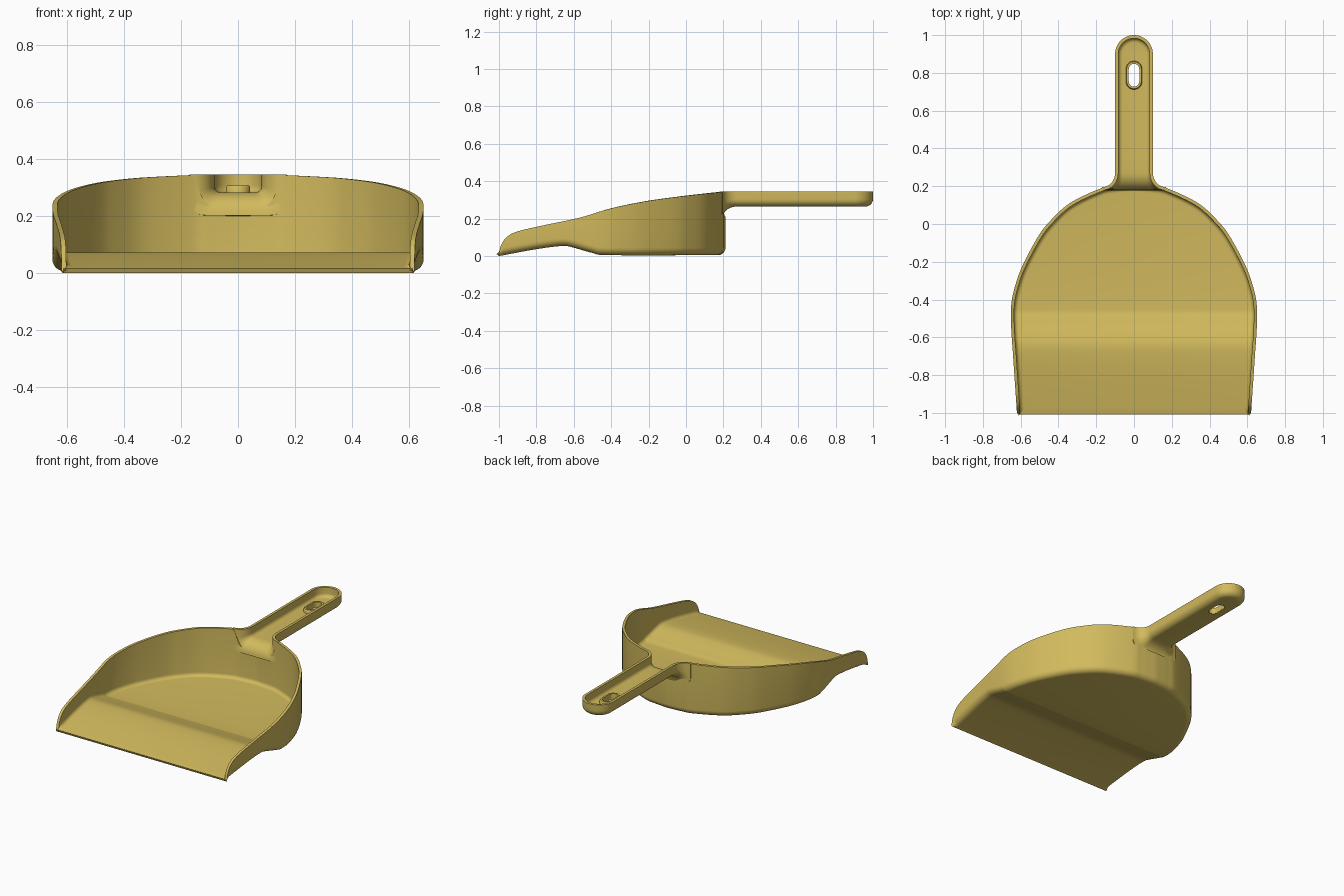
import bpy, bmesh, math
from mathutils import Vector

cube = bpy.data.objects.get("Cube")
if cube:
    bpy.data.objects.remove(cube, do_unlink=True)

plastic = bpy.data.materials.new("mustard_plastic")
plastic.use_nodes = True
plastic.diffuse_color = (0.64, 0.49, 0.11, 1)
plastic.node_tree.nodes["Principled BSDF"].inputs["Base Color"].default_value = (0.64, 0.49, 0.11, 1)


def smooth_path(points, steps=8):
    """Catmull-Rom curve through 2D points."""
    p = [Vector(q) for q in points]
    p = [2 * p[0] - p[1]] + p + [2 * p[-1] - p[-2]]
    out = []
    for a, b, c, d in zip(p, p[1:], p[2:], p[3:]):
        for k in range(steps):
            t = k / steps
            out.append(0.5 * (2 * b + (c - a) * t + (2 * a - 5 * b + 4 * c - d) * t * t
                              + (3 * b - a - 3 * c + d) * t ** 3))
    return out + [p[-2]]


def height_curve(points):
    """Smooth height lookup along y."""
    path = smooth_path(points)

    def height(y):
        if y <= path[0].x:
            return path[0].y
        for a, b in zip(path, path[1:]):
            if y <= b.x:
                return a.y + (b.y - a.y) * (y - a.x) / max(b.x - a.x, 1e-6)
        return path[-1].y
    return height


def finish(obj):
    bpy.ops.object.select_all(action='DESELECT')
    obj.select_set(True)
    bpy.context.view_layer.objects.active = obj
    for m in list(obj.modifiers):
        bpy.ops.object.modifier_apply(modifier=m.name)
    bpy.ops.object.shade_smooth_by_angle(angle=math.radians(40))


def make_object(name, bm):
    mesh = bpy.data.meshes.new(name)
    bm.to_mesh(mesh)
    bm.free()
    mesh.materials.append(plastic)
    obj = bpy.data.objects.new(name, mesh)
    bpy.context.collection.objects.link(obj)
    return obj


def tray(name, half, top, bottom, centre_y, radius, thickness, rounds=6):
    """Open tray: walls along a mirrored outline, rounded into a floor."""
    outline = list(half) + [Vector((-p.x, p.y)) for p in reversed(half)]
    bm = bmesh.new()
    columns = []
    for p in outline:
        inward = (Vector((0, min(p.y, centre_y))) - p).normalized()
        hi = top(p.x, p.y)
        r = min(radius, 0.5 * (hi - bottom(p.y)))
        col = [bm.verts.new((p.x, p.y, hi))]
        for k in range(rounds + 1):
            a = math.pi / 2 * k / rounds
            q = p + inward * r * (1 - math.cos(a))
            col.append(bm.verts.new((q.x, q.y, bottom(q.y) + r * (1 - math.sin(a)))))
        columns.append(col)
    for a, b in zip(columns, columns[1:]):
        for j in range(rounds + 1):
            bm.faces.new((a[j], a[j + 1], b[j + 1], b[j]))
    n = len(half)
    for i in range(n - 1):
        bm.faces.new((columns[i + 1][-1], columns[i][-1],
                      columns[-1 - i][-1], columns[-2 - i][-1]))
    obj = make_object(name, bm)
    solid = obj.modifiers.new("thickness", 'SOLIDIFY')
    solid.thickness = thickness
    solid.offset = -1
    return obj


def slot_outline(half_width, y0, y1, steps=12):
    pts = []
    for cy, start in ((y1 - half_width, 0), (y0 + half_width, math.pi)):
        for k in range(steps + 1):
            a = start + math.pi * k / steps
            pts.append((half_width * math.cos(a), cy + half_width * math.sin(a)))
    return pts


def bridge(bm, rings):
    """Join closed rings of (outline, z) with quads, looping back to the first."""
    loops = [[bm.verts.new((x, y, z)) for x, y in pts] for pts, z in rings]
    for a, b in zip(loops, loops[1:] + loops[:1]):
        for i in range(len(a)):
            j = (i + 1) % len(a)
            bm.faces.new((a[i], a[j], b[j], b[i]))
    bmesh.ops.recalc_face_normals(bm, faces=bm.faces)


# Pan: curved rim, humped floor, notch where the handle flows in
rim = height_curve([(-1, 0.012), (-0.99, 0.055), (-0.96, 0.1), (-0.9, 0.132), (-0.75, 0.167),
                    (-0.57, 0.205), (-0.4, 0.255), (-0.2, 0.295), (0, 0.322), (0.21, 0.345)])
pan_floor = height_curve([(-1, 0), (-0.8, 0.037), (-0.66, 0.054), (-0.6, 0.045),
                          (-0.5, 0.017), (-0.4, 0.005), (0.22, 0.005)])


def pan_top(x, y):
    if y > 0 and abs(x) < 0.16:
        return min(rim(y), 0.212 + 0.133 * (abs(x) / 0.16) ** 4)
    return rim(y)


pan_half = smooth_path([(0.62, -1), (0.623, -0.95), (0.63, -0.85), (0.64, -0.7), (0.65, -0.55),
                        (0.65, -0.43), (0.63, -0.33), (0.59, -0.22), (0.51, -0.07), (0.445, 0.015),
                        (0.34, 0.11), (0.18, 0.187), (0.1, 0.203), (0.01, 0.211)])
pan = tray("pan", pan_half, pan_top, pan_floor, -0.4, 0.04, 0.017)
finish(pan)


# Handle: trough with a flared mouth and a round end
def flare(y):
    return math.sqrt(1 - min(1, max(0, (0.27 - y) / 0.075)) ** 2)


handle_half = [Vector((0.1 + 0.07 * (1 - flare(y)), y))
               for y in [0.195 + 0.075 * (k / 10) ** 1.5 for k in range(11)]]
handle_half += [Vector((0.1, 0.27 + 0.63 * k / 8)) for k in range(1, 8)]
handle_half += [Vector((0.1 * math.cos(a), 0.9 + 0.1 * math.sin(a)))
                for a in [math.radians(87) * k / 16 for k in range(17)]]
handle = tray("handle", handle_half, lambda x, y: 0.345,
              lambda y: 0.2 + 0.065 * flare(y), 0.9, 0.055, 0.017)

# Hanging slot cut through the handle
bm = bmesh.new()
ring = [bm.verts.new((x, y, 0.2)) for x, y in slot_outline(0.029, 0.726, 0.849)]
face = bm.faces.new(ring)
lifted = bmesh.ops.extrude_face_region(bm, geom=[face])["geom"]
bmesh.ops.translate(bm, vec=(0, 0, 0.2), verts=[v for v in lifted if isinstance(v, bmesh.types.BMVert)])
bmesh.ops.recalc_face_normals(bm, faces=bm.faces)
cutter = make_object("slot_cutter", bm)
cutter.hide_render = True
cut = handle.modifiers.new("slot", 'BOOLEAN')
cut.operation = 'DIFFERENCE'
cut.solver = 'EXACT'
cut.object = cutter
finish(handle)
bpy.data.objects.remove(cutter, do_unlink=True)

# Raised collar around the slot
outer, mid, inner = (slot_outline(0.028 + e, 0.727 - e, 0.848 + e) for e in (0.015, 0.011, 0))
bm = bmesh.new()
bridge(bm, [(outer, 0.268), (outer, 0.301), (mid, 0.306), (inner, 0.306), (inner, 0.268)])
finish(make_object("slot_collar", bm))
